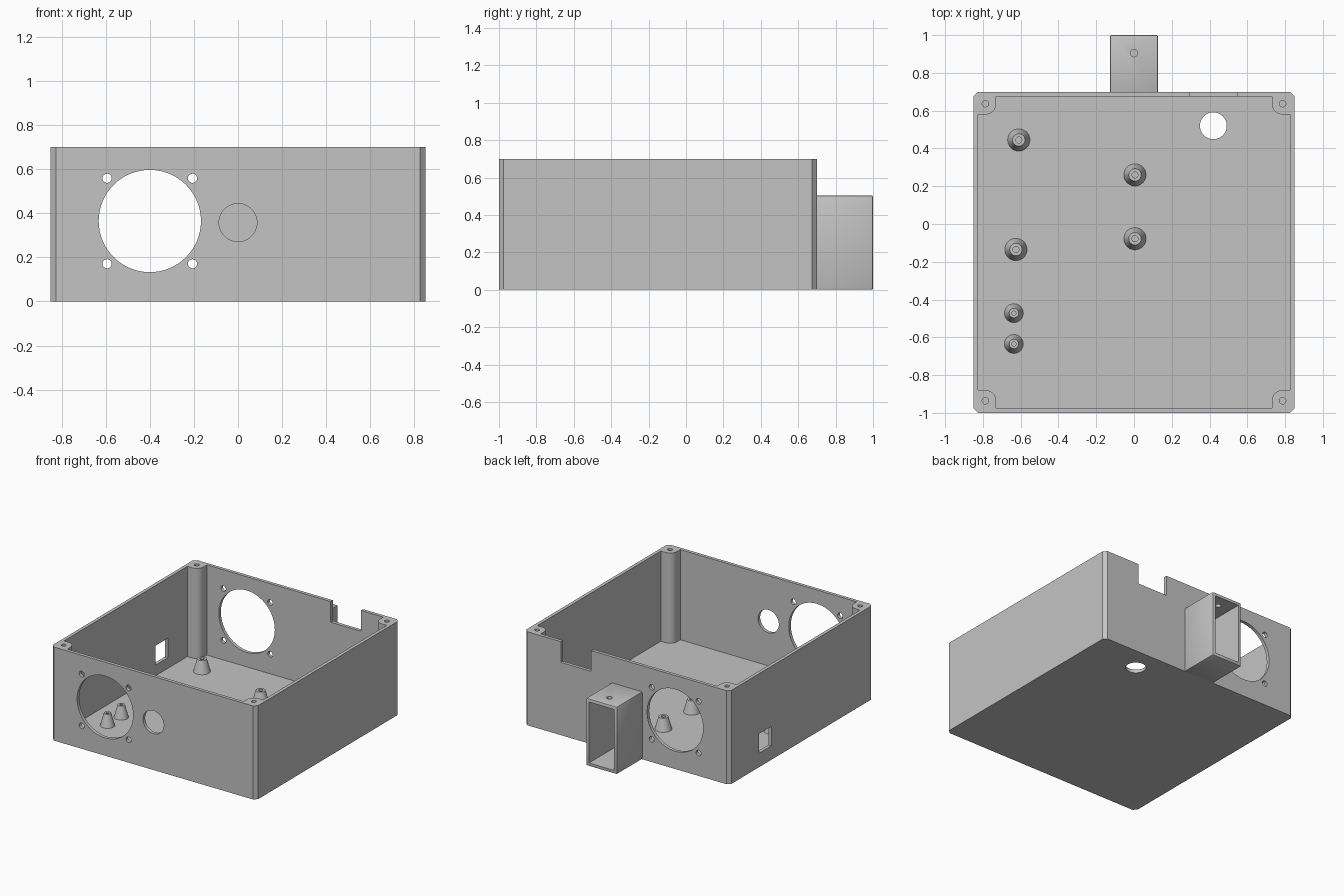
import bpy, bmesh, math
from mathutils import Matrix, Vector

if "Cube" in bpy.data.objects:
    bpy.data.objects.remove(bpy.data.objects["Cube"])

W, Y0, Y1, H, T = 0.85, -1.0, 0.70, 0.70, 0.025   # half width, front, back, height, wall

gray = bpy.data.materials.new("gray plastic")
gray.diffuse_color = (0.55, 0.55, 0.55, 1)
gray.use_nodes = True
gray.node_tree.nodes["Principled BSDF"].inputs["Base Color"].default_value = gray.diffuse_color


def finish(bm, name):
    bmesh.ops.recalc_face_normals(bm, faces=bm.faces)
    me = bpy.data.meshes.new(name)
    bm.to_mesh(me)
    bm.free()
    ob = bpy.data.objects.new(name, me)
    bpy.context.collection.objects.link(ob)
    me.materials.append(gray)
    return ob


def prism(name, outline, z0, z1):
    bm = bmesh.new()
    face = bm.faces.new([bm.verts.new((x, y, z0)) for x, y in outline])
    ext = bmesh.ops.extrude_face_region(bm, geom=[face])["geom"]
    bmesh.ops.translate(bm, vec=(0, 0, z1 - z0),
                        verts=[v for v in ext if isinstance(v, bmesh.types.BMVert)])
    return finish(bm, name)


def box(name, x0, x1, y0, y1, z0, z1):
    return prism(name, [(x0, y0), (x1, y0), (x1, y1), (x0, y1)], z0, z1)


def rod(name, centre, r, length, axis="Z", r2=None, seg=32):
    bm = bmesh.new()
    rot = Matrix.Rotation(math.pi / 2, 4, "X") if axis == "Y" else Matrix()
    bmesh.ops.create_cone(bm, cap_ends=True, segments=seg, radius1=r,
                          radius2=r if r2 is None else r2, depth=length,
                          matrix=Matrix.Translation(Vector(centre)) @ rot)
    return finish(bm, name)


def activate(ob):
    bpy.ops.object.select_all(action="DESELECT")
    ob.select_set(True)
    bpy.context.view_layer.objects.active = ob


def cut(ob, cutters):
    activate(ob)
    for c in cutters:
        m = ob.modifiers.new("cut", "BOOLEAN")
        m.operation, m.solver, m.object = "DIFFERENCE", "EXACT", c
        bpy.ops.object.modifier_apply(modifier=m.name)
        bpy.data.objects.remove(c)


def smooth(ob):
    activate(ob)
    bpy.ops.object.shade_smooth_by_angle(angle=math.radians(30))


# Outer body outline with chamfered corners
c = T
outer = [(-W + c, Y0), (W - c, Y0), (W, Y0 + c), (W, Y1 - c),
         (W - c, Y1), (-W + c, Y1), (-W, Y1 - c), (-W, Y0 + c)]

# Cavity outline that leaves rounded screw posts in the corners
yc, hx, hy, post, r = (Y0 + Y1) / 2, W - T, (Y1 - Y0) / 2 - T, 0.095, 0.055
quarter = [(hx, hy - post)]
for i in range(9):
    a = math.pi / 2 * i / 8
    quarter.append((hx - post + r - r * math.sin(a), hy - post + r - r * math.cos(a)))
quarter.append((hx - post, hy))
inner = []
for sx, sy in ((1, 1), (-1, 1), (-1, -1), (1, -1)):
    pts = [(sx * x, yc + sy * y) for x, y in quarter]
    inner += pts if sx * sy > 0 else pts[::-1]

enclosure = prism("enclosure", outer, 0, H)
cutters = [prism("cavity", inner, T, H + 0.1)]

# Fan openings and screw holes through front and back walls
fx, fz, fs = -0.40, 0.365, 0.194
for y in (Y0, Y1):
    cutters.append(rod("fan_hole", (fx, y, fz), 0.232, 0.12, "Y", seg=64))
    for sx in (-1, 1):
        for sz in (-1, 1):
            cutters.append(rod("fan_screw", (fx + sx * fs, y, fz + sz * fs),
                               0.021, 0.12, "Y", seg=20))

# Front cable hole, floor hole, back notch and side window
cutters += [
    rod("cable_hole", (0, Y0, 0.358), 0.086, 0.12, "Y", seg=48),
    rod("floor_hole", (0.42, 0.52, 0), 0.071, 0.12, seg=48),
    box("notch", 0.295, 0.545, Y1 - 0.06, Y1 + 0.05, H - 0.155, H + 0.1),
    box("side_window", -W - 0.05, -W + 0.06, 0.205, 0.35, 0.105, 0.25),
]
# Lid screw holes in the posts
for x in (-0.787, 0.787):
    for y in (-0.936, 0.637):
        cutters.append(rod("lid_screw", (x, y, H), 0.017, 0.4, seg=20))
cut(enclosure, cutters)
smooth(enclosure)

# Open-ended socket on the back wall
socket = box("back_socket", -0.128, 0.128, Y1 - 0.015, 1.0, 0, 0.505)
activate(socket)
bev = socket.modifiers.new("edges", "BEVEL")
bev.width, bev.segments = 0.009, 2
bpy.ops.object.modifier_apply(modifier=bev.name)
cut(socket, [box("socket_space", -0.103, 0.103, Y1, 1.1, T, 0.48),
             rod("socket_screw", (0, 0.905, 0.5), 0.02, 0.12, seg=20)])
smooth(socket)

# Conical standoffs with screw holes on the floor
top = 0.118
for x, y, base, tip, bore in ((-0.61, 0.445, 0.059, 0.033, 0.016),
                              (-0.625, -0.135, 0.059, 0.033, 0.016),
                              (0.005, 0.26, 0.059, 0.033, 0.016),
                              (0.005, -0.078, 0.059, 0.033, 0.016),
                              (-0.636, -0.472, 0.05, 0.025, 0.011),
                              (-0.636, -0.635, 0.05, 0.025, 0.011)):
    standoff = rod("standoff", (x, y, (T + top) / 2), base, top - T, r2=tip)
    cut(standoff, [rod("bore", (x, y, top), bore, 0.12, seg=20)])
    smooth(standoff)
